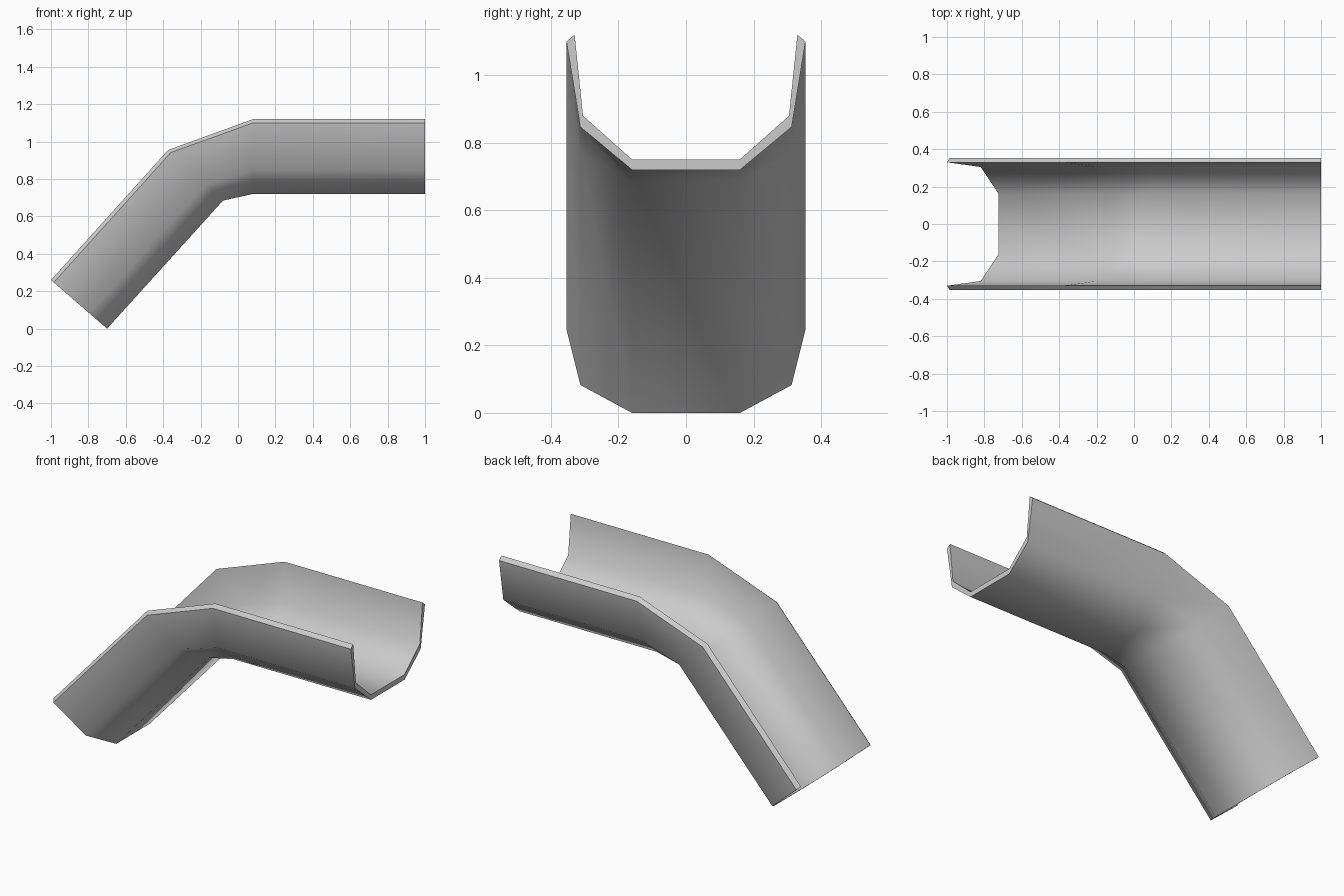
import bpy, bmesh, math

if "Cube" in bpy.data.objects:
    bpy.data.objects.remove(bpy.data.objects["Cube"])

# Half cross-section of the trough: (half width, height above the underside)
outer = [(0.16, 0.0), (0.313, 0.127), (0.354, 0.38)]
inner = [(0.33, 0.40), (0.305, 0.16), (0.16, 0.031)]
half = outer + inner
section = half + [(-y, h) for y, h in reversed(half)]
n = len(section)

# Stations along the slide: underside point (x, z) and the section's "up" direction
stations = [
    ((1.0, 0.72), (0.0, 1.0)),
    ((0.08, 0.72), (0.0, 1.0)),
    ((-0.08, 0.685), (-0.735, 0.675)),
    ((-0.70, 0.0), (-0.75, 0.65)),
]

bm = bmesh.new()
rings = [[bm.verts.new((x + ux * h, y, z + uz * h)) for y, h in section]
         for (x, z), (ux, uz) in stations]

# Skin between stations
for a, b in zip(rings, rings[1:]):
    for i in range(n):
        j = (i + 1) % n
        bm.faces.new((a[i], a[j], b[j], b[i]))

# End caps, as quads between the outer and inner walls
for r in (rings[0], rings[-1]):
    bm.faces.new((r[0], r[1], r[4], r[5]))
    bm.faces.new((r[1], r[2], r[3], r[4]))
    bm.faces.new((r[11], r[10], r[7], r[6]))
    bm.faces.new((r[10], r[9], r[8], r[7]))
    bm.faces.new((r[0], r[5], r[6], r[11]))

bmesh.ops.recalc_face_normals(bm, faces=bm.faces)
mesh = bpy.data.meshes.new("bent_trough")
bm.to_mesh(mesh)
bm.free()
trough = bpy.data.objects.new("bent_trough", mesh)
bpy.context.collection.objects.link(trough)

# Smooth channel walls with crisp rims and ends
bpy.context.view_layer.objects.active = trough
trough.select_set(True)
bpy.ops.object.shade_smooth_by_angle(angle=math.radians(52))
